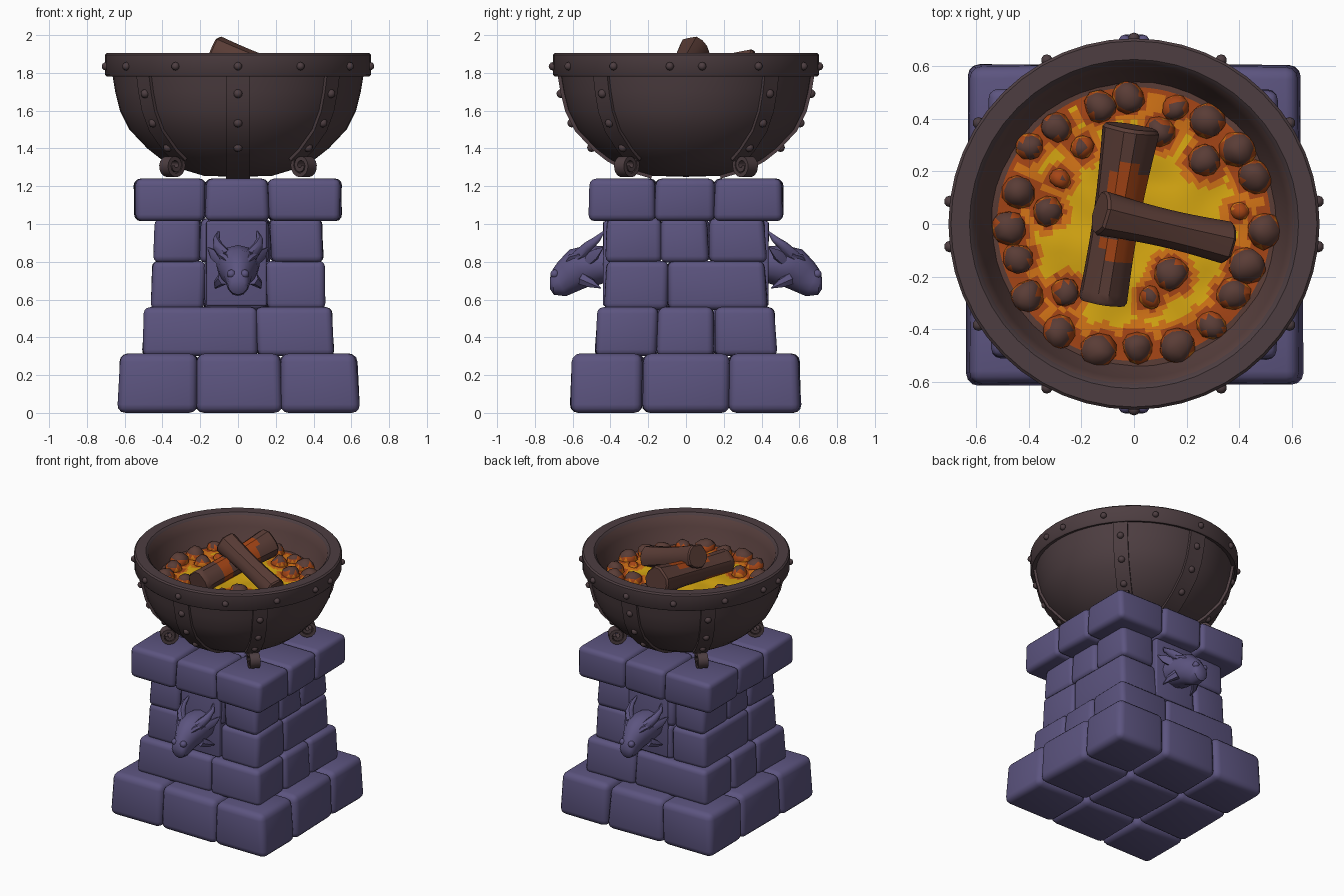
import bpy, bmesh, random
from math import sin, cos, pi, radians, hypot
from mathutils import Vector, Matrix, noise

random.seed(4)
if "Cube" in bpy.data.objects:
    bpy.data.objects.remove(bpy.data.objects["Cube"])


def material(name, r, g, b):
    m = bpy.data.materials.new(name)
    m.use_nodes = True
    m.diffuse_color = (r, g, b, 1)
    bsdf = m.node_tree.nodes["Principled BSDF"]
    bsdf.inputs["Base Color"].default_value = (r, g, b, 1)
    bsdf.inputs["Roughness"].default_value = 0.9
    return m


STONE = material("blue_stone", 0.107, 0.089, 0.214)
IRON = material("dark_iron", 0.075, 0.048, 0.053)
WARM = material("warm_iron", 0.098, 0.051, 0.048)
WOOD = material("charred_wood", 0.102, 0.046, 0.037)
EMBER = material("ember_red", 0.38, 0.06, 0.008)
ORANGE = material("hot_orange", 0.64, 0.17, 0.008)
YELLOW = material("molten_yellow", 0.68, 0.39, 0.006)


def finish(bm, name, mats, rule=None, angle=40):
    """Turn a bmesh into a smooth shaded object, colouring faces by a rule."""
    bmesh.ops.recalc_face_normals(bm, faces=bm.faces)
    if rule:
        for f in bm.faces:
            f.material_index = rule(f)
    me = bpy.data.meshes.new(name)
    bm.to_mesh(me)
    bm.free()
    ob = bpy.data.objects.new(name, me)
    bpy.context.collection.objects.link(ob)
    for m in mats:
        me.materials.append(m)
    bpy.ops.object.select_all(action='DESELECT')
    ob.select_set(True)
    bpy.context.view_layer.objects.active = ob
    bpy.ops.object.shade_smooth_by_angle(angle=radians(angle))
    return ob


def skin(bm, rings):
    """Join closed rings of points with quads and cap both ends."""
    vs = [[bm.verts.new(p) for p in ring] for ring in rings]
    n = len(vs[0])
    for a, b in zip(vs, vs[1:]):
        for i in range(n):
            bm.faces.new((a[i], a[(i + 1) % n], b[(i + 1) % n], b[i]))
    bm.faces.new(vs[0])
    bm.faces.new(vs[-1])


def circle(r, z, n):
    return [Vector((r * cos(2 * pi * i / n), r * sin(2 * pi * i / n), z)) for i in range(n)]


def tube(bm, pts, radii, sides=8, rough=0, mat=Matrix()):
    """Elliptical tube along a path; radii are (wide, high) pairs."""
    pts = [Vector(p) for p in pts]
    ridges = [1 + random.uniform(-rough, rough) for i in range(sides)]
    rings = []
    for k, (p, (w, h)) in enumerate(zip(pts, radii)):
        t = (pts[min(k + 1, len(pts) - 1)] - pts[max(k - 1, 0)]).normalized()
        side = t.cross(Vector((0, 0, 1))).normalized()
        up = side.cross(t)
        rings.append([mat @ (p + q * (side * cos(2 * pi * i / sides) * w + up * sin(2 * pi * i / sides) * h))
                      for i, q in enumerate(ridges)])
    skin(bm, rings)


def ribbon(bm, path, angle, width, thick):
    """Flat band following (radius, height) points in a radial plane."""
    d, w = Vector((cos(angle), sin(angle), 0)), Vector((-sin(angle), cos(angle), 0)) * width / 2
    rings = []
    for k, (u, z) in enumerate(path):
        a, b = path[max(k - 1, 0)], path[min(k + 1, len(path) - 1)]
        tu, tz = b[0] - a[0], b[1] - a[1]
        n = (d * tz - Vector((0, 0, tu))) / hypot(tu, tz) * thick / 2
        p = d * u + Vector((0, 0, z))
        rings.append([p + w + n, p - w + n, p - w - n, p + w - n])
    skin(bm, rings)


def ball(bm, p, r, squash=1, detail=2):
    m = Matrix.Translation(p) @ Matrix.Diagonal((r, r, r * squash, 1))
    return bmesh.ops.create_icosphere(bm, subdivisions=detail, radius=1, matrix=m)["verts"]


def block(bm, x, y, z, bevel, jitter=0.008, taper=0.98):
    """Rounded, slightly irregular stone."""
    vs = bmesh.ops.create_cube(bm, size=1)["verts"]
    for v in vs:
        k = taper if v.co.z > 0 else 1
        pick = [lim[1] if c > 0 else lim[0] for c, lim in zip(v.co, (x, y, z))]
        v.co = Vector((pick[0] * k, pick[1] * k, pick[2]))
        v.co += Vector([random.uniform(-jitter, jitter) for i in "xy"] + [0])
    edges = list({e for v in vs for e in v.link_edges})
    bmesh.ops.bevel(bm, geom=edges, offset=bevel, segments=3, profile=0.5, affect='EDGES')


# Stone courses of the pedestal
courses = {
    "base_course": ((0, 0.315), (-0.635, -0.22, 0.23, 0.64), (-0.61, -0.23, 0.23, 0.61), 0.045),
    "lower_course": ((0.3, 0.56), (-0.505, 0.1, 0.505), (-0.48, -0.15, 0.15, 0.48), 0.035),
    "middle_course": ((0.545, 0.805), (-0.46, -0.18, 0.15, 0.465), (-0.43, -0.1, 0.43), 0.035),
    "upper_course": ((0.795, 1.03), (-0.445, -0.2, 0.17, 0.45), (-0.425, -0.13, 0.12, 0.425), 0.035),
    "cap_course": ((1.015, 1.24), (-0.545, -0.17, 0.16, 0.545), (-0.51, -0.16, 0.15, 0.51), 0.035),
}
for name, (z, xs, ys, bevel) in courses.items():
    bm = bmesh.new()
    for x in zip(xs, xs[1:]):
        for y in zip(ys, ys[1:]):
            block(bm, x, y, z, bevel, taper=1 if name == "cap_course" else 0.98)
    finish(bm, name, [STONE], angle=50)

# Beast heads on stone panels, front and back
for side, turn in (("front", 0), ("back", pi)):
    rot = Matrix.Rotation(turn, 4, 'Z')
    bm = bmesh.new()
    block(bm, (-0.17, 0.15), (-0.438, -0.35), (0.565, 1.015), 0.012, 0.003, 1)
    bm.transform(rot)
    finish(bm, side + "_panel", [STONE])

    bm = bmesh.new()
    tube(bm, [(0, -0.4, 0.79), (0, -0.5, 0.78), (0, -0.57, 0.765), (0, -0.62, 0.725),
              (0, -0.67, 0.69), (0, -0.705, 0.685), (0, -0.72, 0.685)],
         [(0.11, 0.09), (0.115, 0.11), (0.105, 0.11), (0.075, 0.095), (0.06, 0.08), (0.055, 0.06), (0.035, 0.03)],
         12, mat=rot)
    for s in (-1, 1):
        # horn, ear, cheek spike, brow
        tube(bm, [(s * 0.065, -0.57, 0.83), (s * 0.105, -0.52, 0.88), (s * 0.115, -0.47, 0.92), (s * 0.1, -0.43, 0.965)],
             [(0.035, 0.035), (0.028, 0.028), (0.018, 0.018), (0.003, 0.003)], mat=rot)
        tube(bm, [(s * 0.08, -0.53, 0.8), (s * 0.13, -0.48, 0.84), (s * 0.16, -0.44, 0.875)],
             [(0.02, 0.035), (0.015, 0.03), (0.002, 0.003)], 6, mat=rot)
        tube(bm, [(s * 0.08, -0.55, 0.71), (s * 0.11, -0.5, 0.685), (s * 0.12, -0.45, 0.66)],
             [(0.03, 0.035), (0.02, 0.025), (0.002, 0.002)], 6, mat=rot)
        tube(bm, [(s * 0.03, -0.64, 0.785), (s * 0.065, -0.605, 0.825), (s * 0.1, -0.56, 0.84)],
             [(0.012, 0.012), (0.022, 0.02), (0.01, 0.01)], 6, mat=rot)
        ball(bm, rot @ Vector((s * 0.035, -0.695, 0.735)), 0.024)
    finish(bm, side + "_beast_head", [STONE], angle=45)

# Iron bowl with its rim
shell = [(0.01, 1.25), (0.18, 1.255), (0.33, 1.3), (0.41, 1.345), (0.48, 1.4), (0.575, 1.5),
         (0.625, 1.6), (0.65, 1.7), (0.665, 1.79)]
rim = [(0.695, 1.78), (0.703, 1.79), (0.705, 1.895), (0.695, 1.905), (0.625, 1.905), (0.608, 1.89)]
inside = [(0.585, 1.82), (0.56, 1.75), (0.52, 1.66)]
bm = bmesh.new()
skin(bm, [circle(r, z, 48) for r, z in shell + rim + inside])
finish(bm, "bowl", [IRON, WARM],
       lambda f: int(f.calc_center_median().xy.length < 0.605 and f.normal.z > 0.05))

# Straps, scroll feet and rivets
straps = [radians(a) for a in (90, -90, 42, 138, -42, -138)]
bm = bmesh.new()
for i, a in enumerate(straps):
    ribbon(bm, shell[1 if i < 2 else 3:], a, 0.125 if i < 2 else 0.1, 0.03)
finish(bm, "bowl_straps", [IRON])

scroll = [(0.47, 1.405), (0.425, 1.365)]
for i in range(25):
    t = pi + i * pi / 8
    r = 0.058 - 0.042 * i / 24
    scroll.append((0.475 + r * cos(t), 1.31 + r * sin(t)))
bm = bmesh.new()
for a in straps[2:]:
    ribbon(bm, scroll, a, 0.07, 0.022)
finish(bm, "scroll_feet", [IRON], angle=50)

bm = bmesh.new()
for a in straps:
    for r, z in ((0.662, 1.69), (0.605, 1.535), (0.5, 1.405)):
        ball(bm, (r * cos(a), r * sin(a), z), 0.024)
for a in (7, 33, 62, 90, 118, 147, 173):
    for s in (-1, 1):
        ball(bm, (0.705 * cos(radians(a)), s * 0.705 * sin(radians(a)), 1.835), 0.022)
finish(bm, "rivets", [IRON])

# Coals: a ring by the wall and a few loose ones
coals = [(-0.33, 0.05, 0.06), (0.27, 0.24, 0.065), (0.1, 0.35, 0.06), (-0.2, 0.29, 0.045), (0.14, -0.19, 0.065),
         (0.06, -0.28, 0.045), (-0.26, -0.26, 0.055), (-0.28, 0.17, 0.04), (0.4, 0.05, 0.035)]
for i in range(20):
    a = 2 * pi * (i + random.uniform(-0.2, 0.2)) / 20
    r = random.uniform(0.455, 0.5)
    coals.append((r * cos(a), r * sin(a), random.uniform(0.05, 0.072)))
bm = bmesh.new()
for x, y, r in coals:
    for v in ball(bm, (x, y, 1.705), r):
        v.co += noise.noise_vector(v.co * 14) * 0.012


def coal_colour(f):
    c = f.calc_center_median()
    h = c.z - 1.705 + 0.012 * noise.noise(c * 30)
    return 0 if h > 0.034 else 1 if h > 0.014 else 2


finish(bm, "coals", [WOOD, EMBER, ORANGE], coal_colour)


# Molten bed, hotter away from the coals
def bed_colour(f):
    c = f.calc_center_median()
    gap = min(hypot(c.x - x, c.y - y) - r for x, y, r in coals) + 0.015 * noise.noise(c * 12)
    if c.xy.length > 0.525:
        return 3
    if gap < 0.012 or c.xy.length > 0.495:
        return 2
    return 1 if gap < 0.035 else 0


bm = bmesh.new()
skin(bm, [circle(0.555 - 0.0175 * i, 1.705, 90) for i in range(32)])
for v in bm.verts:
    v.co.z += 0.015 * noise.noise(v.co * 7)
bmesh.ops.delete(bm, geom=[f for f in bm.faces if len(f.verts) > 4 and f.calc_area() > 0.1], context='FACES_ONLY')
finish(bm, "molten_bed", [YELLOW, ORANGE, EMBER, WOOD], bed_colour)


# Two crossed logs
def log_colour(f):
    c = f.calc_center_median()
    glow = hypot(c.x + 0.02, c.y - 0.13) < 0.085 or hypot(c.x + 0.06, c.y + 0.1) < 0.065
    return int(glow or c.z < 1.725)


for name, a, b, r0, r1, rule in (
        ("lower_log", (-0.12, -0.3, 1.745), (-0.01, 0.37, 1.82), 0.088, 0.105, log_colour),
        ("upper_log", (-0.13, 0.045, 1.915), (0.36, -0.07, 1.735), 0.087, 0.083, None)):
    bm = bmesh.new()
    a, b = Vector(a), Vector(b)
    steps = [0, 0.02] + [k / 16 for k in range(1, 16)] + [0.98, 1]
    radii = []
    for t in steps:
        r = (r0 + (r1 - r0) * t - 0.012 * sin(pi * t)) * (0.9 if t in (0, 1) else 1)
        radii.append((r, r))
    tube(bm, [a.lerp(b, t) for t in steps], radii, 14, 0.07)
    finish(bm, name, [WOOD, EMBER], rule, 35)
